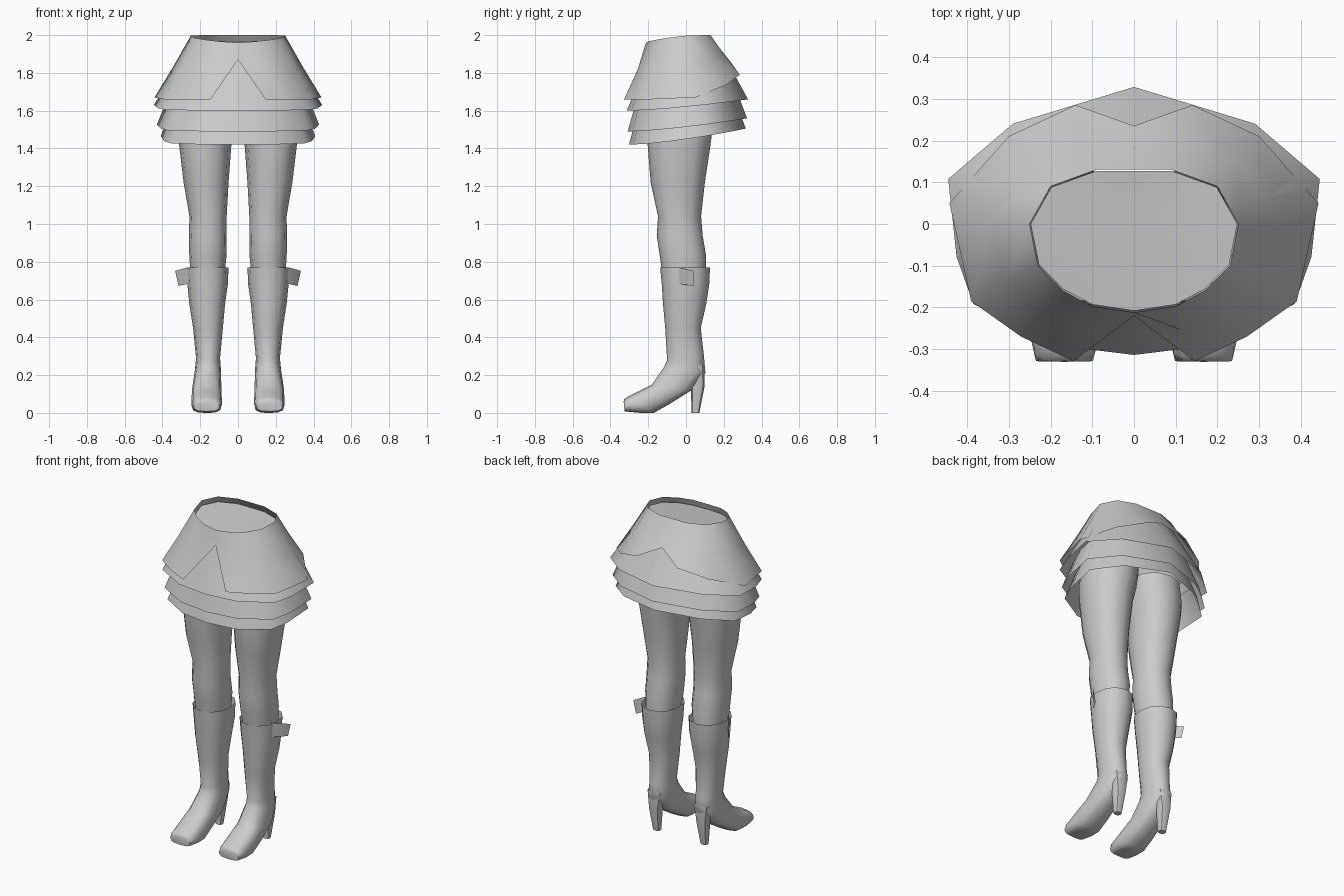
import bpy, bmesh, math

if "Cube" in bpy.data.objects:
    bpy.data.objects.remove(bpy.data.objects["Cube"])

def add_object(name, verts, faces, mirror=False, angle=50):
    me = bpy.data.meshes.new(name)
    me.from_pydata(verts, [], faces)
    bm = bmesh.new()
    bm.from_mesh(me)
    bmesh.ops.recalc_face_normals(bm, faces=bm.faces)
    bm.to_mesh(me)
    bm.free()
    ob = bpy.data.objects.new(name, me)
    bpy.context.collection.objects.link(ob)
    if mirror:
        ob.modifiers.new("Mirror", 'MIRROR').use_clip = False
    bpy.ops.object.select_all(action='DESELECT')
    bpy.context.view_layer.objects.active = ob
    ob.select_set(True)
    bpy.ops.object.shade_smooth_by_angle(angle=math.radians(angle))
    return ob

def skin(rings, caps=(False, False)):
    n = len(rings[0])
    verts = [p for r in rings for p in r]
    faces = [(i*n + j, i*n + (j+1) % n, (i+1)*n + (j+1) % n, (i+1)*n + j)
             for i in range(len(rings)-1) for j in range(n)]
    if caps[0]:
        faces.append(tuple(range(n)))
    if caps[1]:
        faces.append(tuple(range(len(verts)-n, len(verts))))
    return verts, faces

def section(x0, x1, front, back, power=1.0, n=12):
    """Ring spanning x0..x1 sideways and front..back (y, z) points."""
    pts = []
    for k in range(n):
        a = 2*math.pi*k/n
        s, c = [math.copysign(abs(v)**power, v) for v in (math.sin(a), math.cos(a))]
        y, z = [(f+b)/2 + (f-b)/2*c for f, b in zip(front, back)]
        pts.append(((x0+x1)/2 + (x1-x0)/2*s, y, z))
    return pts

def full_ring(half):
    """Mirror a half outline running from front centre to back centre."""
    return half + [(-x, y, z) for x, y, z in half[-2:0:-1]]

# Legs: z, inner x, outer x, front y, back y
thigh = [(1.62, .0, .30, -.19, .14), (1.50, .015, .318, -.205, .14),
         (1.42, .035, .312, -.203, .13), (1.22, .05, .288, -.187, .10),
         (1.04, .06, .257, -.148, .08), (.94, .06, .26, -.155, .088),
         (.84, .06, .258, -.14, .105), (.70, .075, .25, -.12, .105)]
rings = [section(a, b, (f, z), (k, z), .9) for z, a, b, f, k in thigh]
add_object("leg", *skin(rings), mirror=True)

# Boots: shaft, instep and toe in one loft
boot = [(.05, .272, (-.137, .77), (.127, .77)), (.054, .268, (-.128, .68), (.123, .68)),
        (.068, .258, (-.122, .58), (.108, .58)), (.08, .238, (-.11, .45), (.078, .45)),
        (.095, .222, (-.10, .28), (.095, .30)), (.09, .228, (-.115, .245), (.103, .21)),
        (.088, .242, (-.18, .15), (.03, .12)), (.086, .246, (-.25, .115), (-.09, .045)),
        (.086, .246, (-.31, .085), (-.17, .0)), (.088, .245, (-.328, .072), (-.24, .0)),
        (.098, .235, (-.33, .06), (-.325, .008))]
rings = [section(a, b, f, k, .9 if i < 6 else .7) for i, (a, b, f, k) in enumerate(boot)]
add_object("boot", *skin(rings, (False, True)), mirror=True)

# Tapered boot heels
heel = [(.105, .215, .0, .1, .25), (.125, .2, .025, .098, .14), (.14, .185, .03, .07, 0)]
rings = [section(a, b, (f, z), (k, z), .8, 8) for a, b, f, k, z in heel]
add_object("heel", *skin(rings, (False, True)), mirror=True)

# Small flaps at the outer boot tops
add_object("boot_flap", [(.24, -.06, .77), (.275, -.03, .768), (.333, .04, .752),
                         (.24, -.06, .68), (.27, -.03, .682), (.315, .04, .672)],
           [(0, 1, 4, 3), (1, 2, 5, 4)], mirror=True)

# Overskirt with front and back notches
waist = [(0, -.212, 1.96), (.1, -.197, 1.967), (.17, -.16, 1.975), (.23, -.10, 1.985),
         (.25, 0, 1.997), (.2, .09, 2), (.09, .13, 2), (0, .13, 2)]
hem = [(0, -.22, 1.87), (.145, -.328, 1.66), (.27, -.27, 1.66), (.39, -.185, 1.66),
       (.442, .05, 1.67), (.30, .21, 1.735), (.14, .285, 1.79), (0, .235, 1.86)]
mid = [tuple((p+q)/2*s for p, q, s in zip(w, h, (.99, .98, 1))) for w, h in zip(waist, hem)]
add_object("overskirt", *skin([full_ring(r) for r in (waist, mid, hem)]), angle=80)

# Sunken fill inside the waist
ring = full_ring([(x*.99, y*.98, z-.03) for x, y, z in waist])
n = len(ring)
add_object("waist_fill", ring + [(0, -.02, 1.95)],
           [(i, (i+1) % n, n) for i in range(n)], angle=80)

# Ruffle tiers: half outline of a hem, scaled for each tier
outline = [(0, -.32), (.2, -.295), (.385, -.195), (.425, -.08), (.445, .11), (.29, .245), (0, .335)]

def tier(name, sx, sy, z_front, z_back, top_x, top_y, rise):
    low, high = [], []
    for x, y in outline:
        z = z_front + (z_back-z_front)*((y+.32)/.655)**1.5
        x, y = x*sx, y*sy
        low.append((x, y, z))
        high.append((x*top_x, -.04 + (y+.04)*top_y, z+rise))
    add_object(name, *skin([full_ring(high), full_ring(low)]), angle=80)

tier("ruffle_upper", 1, .98, 1.60, 1.66, .62, .60, .27)
tier("ruffle_middle", .965, .965, 1.49, 1.56, .82, .80, .19)
tier("ruffle_lower", .92, .945, 1.42, 1.505, .84, .82, .17)
